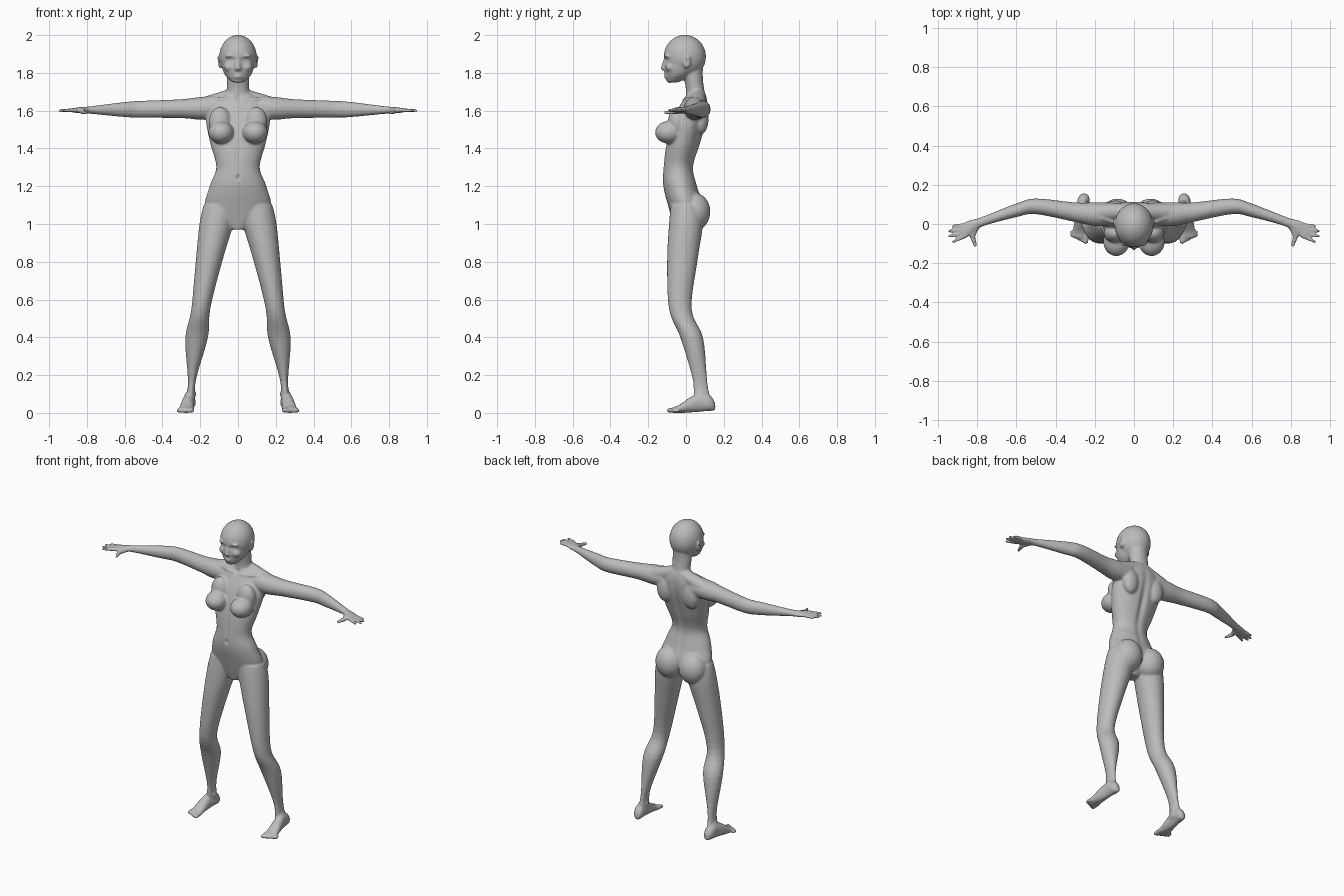
import bpy
import bmesh
from math import cos, sin, pi, exp
from mathutils import Matrix, Vector

cube = bpy.data.objects.get("Cube")
if cube:
    bpy.data.objects.remove(cube, do_unlink=True)

clay = bpy.data.materials.new("clay grey")
clay.use_nodes = True
clay.diffuse_color = (.5, .5, .5, 1)
shader = clay.node_tree.nodes["Principled BSDF"]
shader.inputs["Base Color"].default_value = clay.diffuse_color

bm = bmesh.new()


def spline(rows, steps=5):
    """Catmull-Rom interpolation of whole cross-section rows."""
    rows = [Vector(row) for row in rows]
    smooth = []
    for i, (here, after) in enumerate(zip(rows, rows[1:])):
        before = rows[max(i - 1, 0)]
        beyond = rows[min(i + 2, len(rows) - 1)]
        for step in range(steps):
            t = step / steps
            tangent_in = (after - before) / 2
            tangent_out = (beyond - here) / 2
            rise = t * t * (3 - 2 * t)
            smooth.append(here.lerp(after, rise)
                          + tangent_in * t * (1 - t) ** 2
                          - tangent_out * t * t * (1 - t))
    return smooth + [rows[-1]]


def loft(rows, place, around=32):
    """Closed tube: place(row, c, s) puts a point of the unit circle on a section."""
    rings = []
    for row in spline(rows):
        angles = [2 * pi * k / around for k in range(around)]
        rings.append([bm.verts.new(place(row, cos(a), sin(a))) for a in angles])
    for lower, upper in zip(rings, rings[1:]):
        for k in range(around):
            bm.faces.new((lower[k - 1], lower[k], upper[k], upper[k - 1]))
    bm.faces.new(rings[0])
    bm.faces.new(rings[-1])


def column(rows, centre_x=lambda z: 0):
    """Upright form; each row is height, depth, half width and half depth."""
    def place(row, c, s):
        z, y, width, depth = row
        return centre_x(z) + width * c, y + depth * s, z
    loft(rows, place)


def blob(centre, radii):
    """Ellipsoid volume."""
    matrix = Matrix.Translation(centre) @ Matrix.Diagonal((*radii, 1))
    bmesh.ops.create_uvsphere(bm, u_segments=32, v_segments=16, radius=1, matrix=matrix)


def rod(start, end, start_radius, end_radius):
    """Tapered rod with round ends."""
    start, end = Vector(start), Vector(end)
    span = end - start
    turn = span.to_track_quat("Z", "Y").to_matrix().to_4x4()
    bmesh.ops.create_cone(bm, cap_ends=True, segments=16, radius1=start_radius,
                          radius2=end_radius, depth=span.length,
                          matrix=Matrix.Translation((start + end) / 2) @ turn)
    blob(start, [start_radius] * 3)
    blob(end, [end_radius] * 3)


def leg_line(z):
    """Centre of the leg, leaning outward towards the foot."""
    return .254 - .14 * z ** 1.5


def foot_section(row, c, s):
    y, width, height = row
    lift = .08 * max(y, 0)
    return .27 - .1 * y + width * c, y, lift + height * (1 + s)


def arm_section(row, c, s):
    x, y, depth, height = row
    return x, y + depth * c, 1.615 - .015 * x + height * s


# Leg, knee and ankle
column([(.04, .09, .03, .05), (.12, .08, .02, .04), (.2, .07, .025, .04),
        (.4, .03, .06, .06), (.55, -.03, .05, .06), (.8, -.02, .07, .08),
        (1, 0, .09, .09), (1.1, 0, .09, .08)], leg_line)
blob(centre=(leg_line(.55), -.06, .56), radii=(.03, .03, .05))
blob(centre=(leg_line(.1), .08, .1), radii=(.03, .02, .02))

# Foot and toes
loft([(.155, .015, .02), (.13, .03, .04), (.08, .03, .05), (.02, .035, .04),
      (-.04, .04, .02), (-.07, .04, .015)], foot_section)
for toe in range(5):
    radius = .013 - .001 * toe
    x = .245 + .018 * toe
    tip = -.09 + .008 * toe
    rod((x, -.04, radius + .005), (x, tip, radius), radius, radius)

# Arm and palm
loft([(.1, .05, .06, .06), (.2, .05, .06, .06), (.3, .06, .05, .05),
      (.5, .09, .04, .045), (.6, .07, .035, .04), (.78, .01, .025, .02),
      (.84, -.02, .04, .016), (.88, -.035, .035, .01)], arm_section)

# Fingers and thumb
for finger in range(4):
    root = Vector((.86, -.06 + .018 * finger, 1.603))
    tip = Vector((.945 - .01 * (finger - 1.5) ** 2, -.09 + .027 * finger, 1.6))
    rod(root, tip, .012, .008)
knuckle = (.825, -.06, 1.595)
rod((.8, -.01, 1.6), knuckle, .015, .014)
rod(knuckle, (.81, -.11, 1.59), .014, .009)

# Chest, back and seat
blob(centre=(.09, -.09, 1.485), radii=(.067, .074, .06))
blob(centre=(.095, -.045, 1.54), radii=(.06, .05, .08))
blob(centre=(.095, .08, 1.56), radii=(.055, .04, .085))
blob(centre=(.085, .045, 1.065), radii=(.09, .084, .1))

# Shoulder slope and collarbone
rod((.02, .065, 1.68), (.17, .06, 1.63), .04, .045)
rod((.015, -.01, 1.655), (.08, 0, 1.66), .01, .01)
rod((.08, 0, 1.66), (.16, .03, 1.665), .01, .01)

# Ear, brow, cheek and nostril
rod((.097, .01, 1.88), (.095, 0, 1.835), .014, .009)
blob(centre=(.097, .005, 1.86), radii=(.01, .02, .035))
blob(centre=(.04, -.1, 1.89), radii=(.03, .015, .01))
blob(centre=(.045, -.08, 1.83), radii=(.03, .03, .025))
blob(centre=(.014, -.11, 1.82), radii=(.01, .01, .009))

# Mirror everything so far to the other side
copy = bmesh.ops.duplicate(bm, geom=bm.verts[:] + bm.edges[:] + bm.faces[:])
for item in copy["geom"]:
    if isinstance(item, bmesh.types.BMVert):
        item.co.x = -item.co.x

# Torso and neck
column([(.97, -.02, .04, .04), (1.08, 0, .17, .09), (1.2, -.03, .15, .09),
        (1.3, -.04, .115, .08), (1.42, -.015, .145, .09), (1.55, .02, .17, .09),
        (1.64, .045, .15, .07), (1.69, .055, .08, .05)])
column([(1.65, .05, .08, .06), (1.7, .05, .06, .05), (1.77, .04, .06, .05),
        (1.84, .03, .06, .06)])

# Skull, face, nose, lips and chin
blob(centre=(0, -.006, 1.886), radii=(.099, .112, .115))
column([(1.75, -.07, .03, .03), (1.79, -.04, .07, .07), (1.85, -.025, .088, .09),
        (1.92, -.01, .09, .1)])
rod((0, -.105, 1.88), (0, -.12, 1.825), .011, .014)
for height in (1.777, 1.788):
    blob(centre=(0, -.105, height), radii=(.024, .012, .007))
blob(centre=(0, -.085, 1.76), radii=(.025, .02, .014))

# Fuse all the volumes into one skin
bmesh.ops.recalc_face_normals(bm, faces=bm.faces)
mesh = bpy.data.meshes.new("body")
bm.to_mesh(mesh)
bm.free()
mesh.materials.append(clay)
body = bpy.data.objects.new("body", mesh)
bpy.context.collection.objects.link(body)
bpy.context.view_layer.objects.active = body
body.select_set(True)
fuse = body.modifiers.new("fuse", "REMESH")
fuse.mode = "VOXEL"
fuse.voxel_size = .006
soften = body.modifiers.new("soften", "SMOOTH")
soften.iterations = 7
for name in ("fuse", "soften"):
    bpy.ops.object.modifier_apply(modifier=name)


def press(centre, radii, shift):
    """Move the skin near a point on both sides, fading out smoothly."""
    for vert in body.data.vertices:
        side = -1 if vert.co.x < 0 else 1
        offset = Vector((vert.co.x * side, *vert.co.yz)) - Vector(centre)
        reach = sum((d / r) ** 2 for d, r in zip(offset, radii))
        if reach < 6:
            vert.co += Vector((shift[0] * side, *shift[1:])) * exp(-reach)


# Eye socket, eyeball, ear hollow, navel, spine, throat and belly line
press(centre=(.037, -.11, 1.868), radii=(.02, .03, .012), shift=(0, .013, 0))
press(centre=(.037, -.1, 1.867), radii=(.012, .03, .007), shift=(0, -.006, 0))
press(centre=(.11, 0, 1.862), radii=(.01, .01, .018), shift=(-.007, 0, 0))
press(centre=(0, -.12, 1.245), radii=(.008, .03, .012), shift=(0, .012, 0))
press(centre=(0, .1, 1.4), radii=(.02, .08, .2), shift=(0, -.014, 0))
press(centre=(0, -.01, 1.665), radii=(.015, .03, .015), shift=(0, .01, 0))
press(centre=(0, -.12, 1.36), radii=(.015, .04, .08), shift=(0, .005, 0))

bpy.ops.object.shade_smooth_by_angle(angle=pi / 3)
